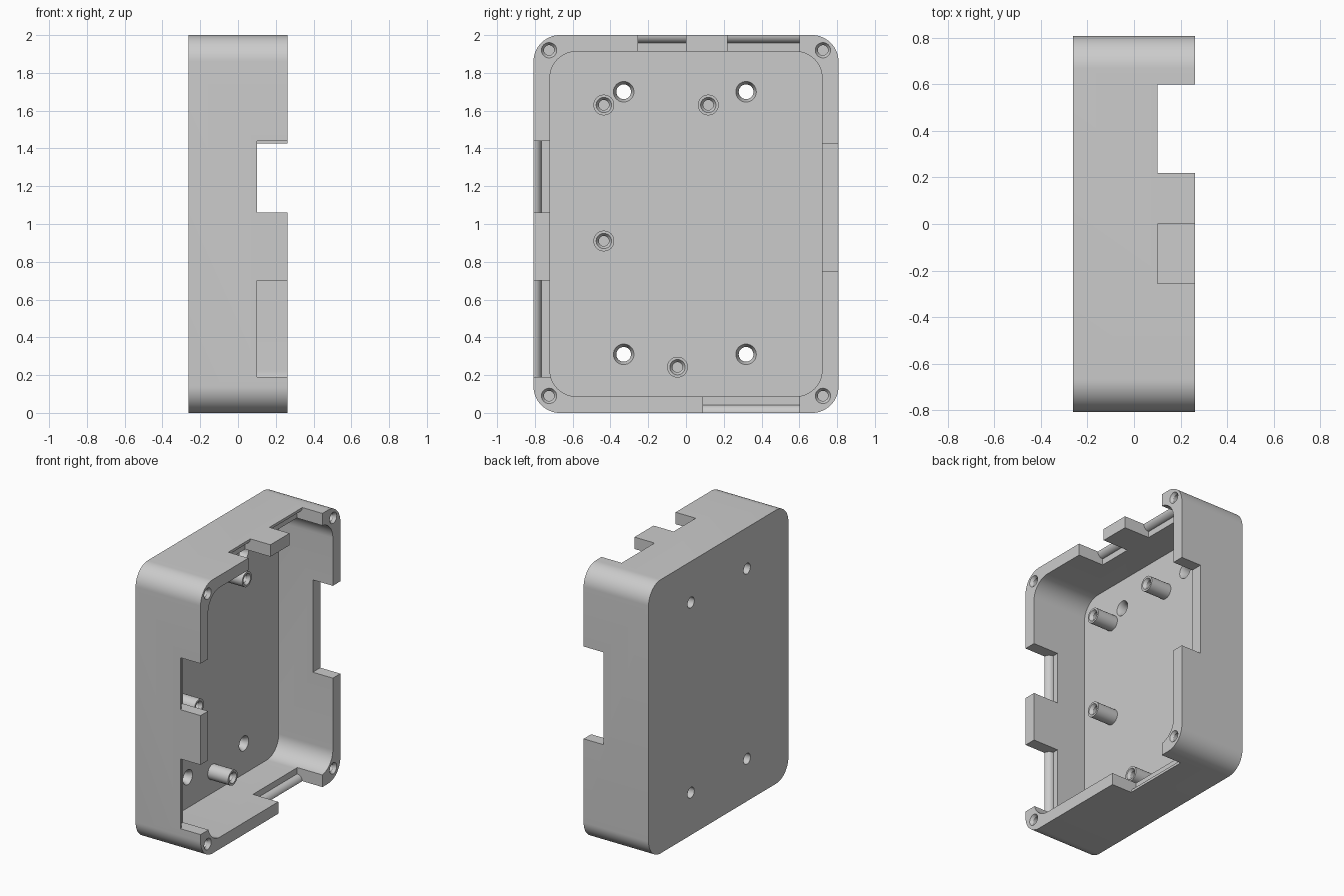
import bpy, bmesh
from math import pi, cos, sin
from mathutils import Matrix, Vector

cube = bpy.data.objects.get("Cube")
if cube:
    bpy.data.objects.remove(cube, do_unlink=True)

grey = bpy.data.materials.new("light grey plastic")
grey.use_nodes = True
colour = (0.6, 0.6, 0.6, 1)
grey.diffuse_color = colour
grey.node_tree.nodes["Principled BSDF"].inputs["Base Color"].default_value = colour

BACK, RIM, FLOOR, SILL = -0.2625, 0.2625, -0.175, 0.10
Y, H, WALL, RADIUS = 0.8075, 2.0, 0.087, 0.14


def make(name, bm):
    bmesh.ops.recalc_face_normals(bm, faces=bm.faces)
    mesh = bpy.data.meshes.new(name)
    bm.to_mesh(mesh)
    bm.free()
    mesh.materials.append(grey)
    ob = bpy.data.objects.new(name, mesh)
    bpy.context.collection.objects.link(ob)
    return ob


def prism(name, points, direction):
    """Extrude a closed outline along a direction."""
    bm = bmesh.new()
    face = bm.faces.new([bm.verts.new(p) for p in points])
    res = bmesh.ops.extrude_face_region(bm, geom=[face])
    verts = [v for v in res["geom"] if isinstance(v, bmesh.types.BMVert)]
    bmesh.ops.translate(bm, verts=verts, vec=Vector(direction))
    return make(name, bm)


def rounded_block(name, inset, x0, x1):
    pts = []
    cy, cz = Y - inset - RADIUS, H / 2 - inset - RADIUS
    for q, (sy, sz) in enumerate([(1, 1), (-1, 1), (-1, -1), (1, -1)]):
        for i in range(17):
            a = (q + i / 16) * pi / 2
            pts.append((x0, sy * cy + RADIUS * cos(a), H / 2 + sz * cz + RADIUS * sin(a)))
    return prism(name, pts, (x1 - x0, 0, 0))


def lathe(name, y, z, profile):
    """Turned solid along x from (x, radius) pairs."""
    bm = bmesh.new()
    rings = []
    for x, r in profile:
        rings.append([bm.verts.new((x, y + r * cos(2 * pi * i / 32), z + r * sin(2 * pi * i / 32)))
                      for i in range(32)])
    for a, b in zip(rings, rings[1:]):
        for i in range(32):
            j = (i + 1) % 32
            bm.faces.new((a[i], a[j], b[j], b[i]))
    bm.faces.new(rings[0])
    bm.faces.new(rings[-1])
    return make(name, bm)


def cut(target, cutter):
    mod = target.modifiers.new(cutter.name, "BOOLEAN")
    mod.operation, mod.solver, mod.object = "DIFFERENCE", "EXACT", cutter
    bpy.context.view_layer.objects.active = target
    bpy.ops.object.modifier_apply(modifier=mod.name)
    bpy.data.objects.remove(cutter, do_unlink=True)


def notch(side, lo, hi, rolled=True):
    """Wall opening; the rolled sill drops towards the inside."""
    top = RIM + 0.1
    if rolled:
        r = 0.042
        section = [(-0.05, top), (-0.05, SILL), (0.0, SILL)]
        section += [(r * sin(a), SILL - r + r * cos(a)) for a in [i * pi / 16 for i in range(1, 9)]]
        section += [(WALL + 0.02, SILL - r), (WALL + 0.02, top)]
    else:
        section = [(-0.05, top), (-0.05, SILL), (WALL + 0.02, SILL), (WALL + 0.02, top)]
    place = {"front": lambda d, x: (x, -Y + d, lo), "rear": lambda d, x: (x, Y - d, lo),
             "top": lambda d, x: (x, lo, H - d), "bottom": lambda d, x: (x, lo, d)}[side]
    along = (0, 0, hi - lo) if side in ("front", "rear") else (0, hi - lo, 0)
    return prism(side + "_notch", [place(d, x) for d, x in section], along)


def finish(ob):
    bpy.ops.object.select_all(action="DESELECT")
    ob.select_set(True)
    bpy.context.view_layer.objects.active = ob
    bpy.ops.object.shade_smooth_by_angle(angle=pi / 6)


# Tray with rounded corners
case = rounded_block("case_shell", 0, BACK, RIM)
cut(case, rounded_block("cavity", WALL, FLOOR, RIM + 0.1))

# Connector openings in the walls
for args in [("front", 0.19, 0.70), ("front", 1.06, 1.44), ("rear", 0.75, 1.425, False),
             ("top", -0.255, 0.0), ("top", 0.22, 0.60), ("bottom", 0.09, 0.60)]:
    cut(case, notch(*args))

# Countersunk mounting holes through the back
for y in (-0.33, 0.318):
    for z in (0.31, 1.70):
        cut(case, lathe("mount_hole", y, z, [(BACK - 0.05, 0.039), (FLOOR - 0.03, 0.039),
                                             (FLOOR + 0.005, 0.057)]))

# Lid screw holes in the rim corners
for y in (-0.725, 0.725):
    for z in (0.09, 1.92):
        cut(case, lathe("lid_hole", y, z, [(RIM - 0.2, 0.027), (RIM - 0.02, 0.027),
                                           (RIM + 0.002, 0.042)]))
finish(case)

# Hollow standoffs on the floor
TIP = FLOOR + 0.165
for i, (y, z) in enumerate([(-0.435, 1.63), (0.118, 1.63), (-0.435, 0.91), (-0.045, 0.242)]):
    post = lathe(f"standoff_{i + 1}", y, z, [(FLOOR - 0.01, 0.055), (TIP, 0.055)])
    cut(post, lathe("post_hole", y, z, [(TIP - 0.12, 0.027), (TIP - 0.02, 0.027), (TIP + 0.002, 0.042)]))
    finish(post)
